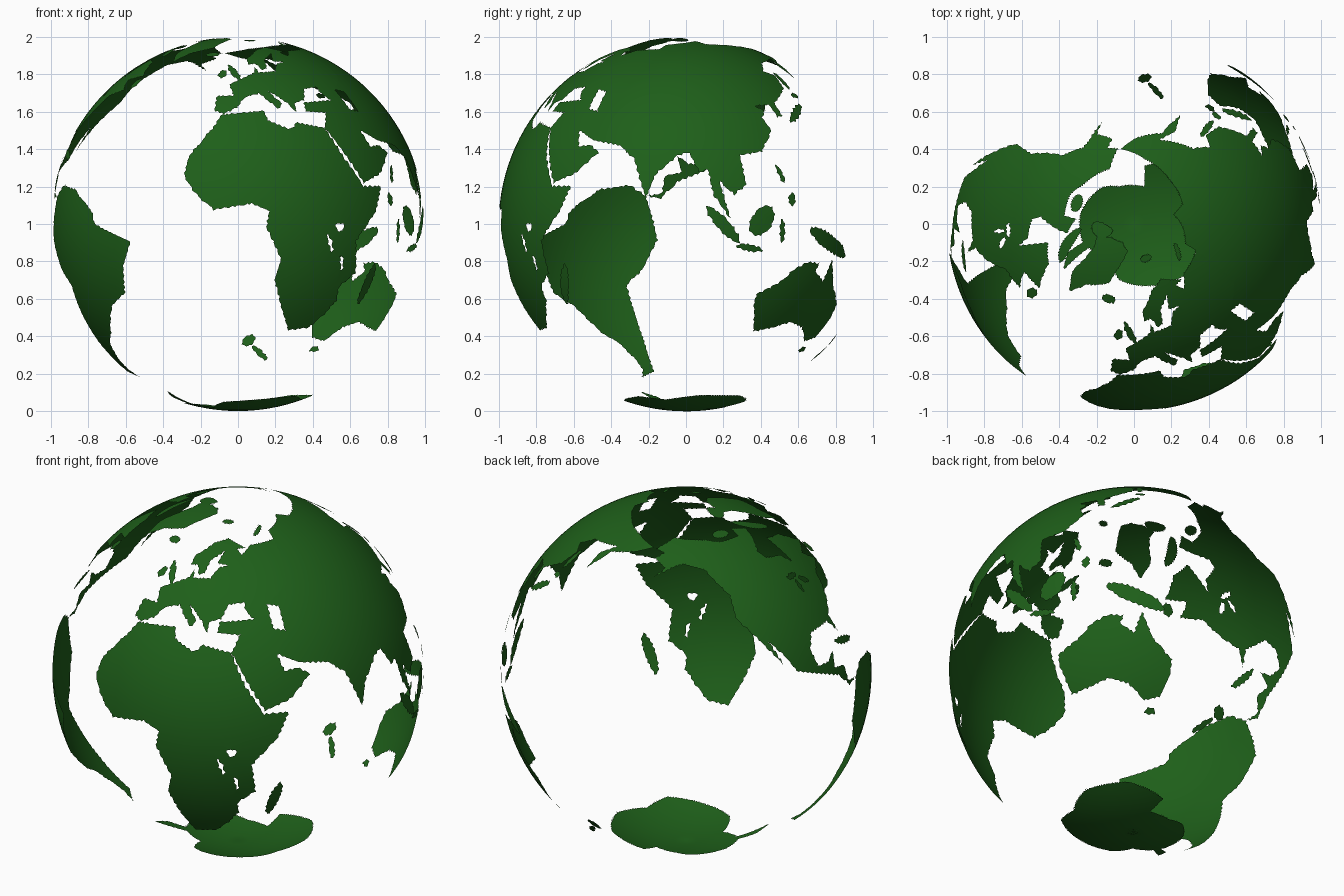
import bpy, bmesh, math
from mathutils import Vector
from mathutils.geometry import delaunay_2d_cdt

STEP = 3
green = bpy.data.materials.new("land_green")
green.diffuse_color = (0.013, 0.115, 0.01, 1)


def pairs(flat):
    return list(zip(flat[::2], flat[1::2]))


def edges_of(ring):
    return zip(ring, ring[1:] + ring[:1])


def inside(p, ring):
    hit = False
    for (x1, y1), (x2, y2) in edges_of(ring):
        if (y1 > p[1]) != (y2 > p[1]) and p[0] < (x2 - x1) * (p[1] - y1) / (y2 - y1) + x1:
            hit = not hit
    return hit


def coast(ring):
    """Subdivide an outline and ripple it, so that coasts look ragged and shared borders still meet."""
    out = []
    for (x1, y1), (x2, y2) in edges_of(ring):
        n = math.ceil(math.hypot(x2 - x1, y2 - y1))
        for k in range(n):
            x, y = x1 + (x2 - x1) * k / n, y1 + (y2 - y1) * k / n
            if abs(x) < 180 and y > -85:
                x, y = x + 0.3 * math.sin(3 * y + x), y + 0.3 * math.sin(3 * x - y)
            out.append((x, y))
    return out


def ellipse(lon, lat, size, angle, ratio):
    """Island or lake: centre, half length, direction and width ratio."""
    a, ring = math.radians(angle), []
    for k in range(16):
        t = math.tau * k / 16
        u, v = size * math.cos(t), size * ratio * math.sin(t)
        ring.append((lon + (u * math.cos(a) - v * math.sin(a)) / math.cos(math.radians(lat)),
                     lat + u * math.sin(a) + v * math.cos(a)))
    return ring


def on_globe(lon, lat):
    a, b = math.radians(lon), math.radians(lat)
    return (math.cos(b) * math.sin(a), -math.cos(b) * math.cos(a), 1 + math.sin(b))


def land(name, ring, lakes=()):
    """One curved sheet of land inside a longitude / latitude outline."""
    loops = [coast(r) for r in (ring, *lakes)]
    shore, holes = loops[0], loops[1:]
    pts, edges = [], []
    for loop in loops:
        s = len(pts)
        edges += [(s + i, s + (i + 1) % len(loop)) for i in range(len(loop))]
        pts += loop
    xs, ys = zip(*shore)
    for i in range(int(min(xs) // STEP), int(max(xs) // STEP) + 1):
        for j in range(int(min(ys) // STEP), int(max(ys) // STEP) + 1):
            if inside((i * STEP + 0.4, j * STEP + 0.4), shore):
                pts.append((i * STEP + 0.4, j * STEP + 0.4))
    verts, _, tris = delaunay_2d_cdt([Vector(p) for p in pts], edges, [], 0, 1e-5)[:3]
    faces = []
    for t in tris:
        c = sum((verts[i] for i in t), Vector((0, 0))) / len(t)
        if inside(c, shore) and not any(inside(c, h) for h in holes):
            faces.append(list(t))
    me = bpy.data.meshes.new(name)
    me.from_pydata([on_globe(*v) for v in verts], [], faces)
    bm = bmesh.new()
    bm.from_mesh(me)
    bmesh.ops.remove_doubles(bm, verts=bm.verts, dist=1e-5)
    bmesh.ops.delete(bm, geom=[v for v in bm.verts if not v.link_faces], context='VERTS')
    for f in bm.faces:
        f.smooth = True
    bm.to_mesh(me)
    bm.free()
    me.materials.append(green)
    bpy.context.collection.objects.link(bpy.data.objects.new(name, me))


# Africa with its three large lakes
land("africa", pairs([-6, 35.8, 10, 37.3, 11, 33.8, 19, 30.4, 22, 32.8, 32.5, 31, 37.2, 21, 43.2, 11.7, 51.2, 11.7,
    48, 4.5, 39.3, -5, 40.6, -15, 34.8, -19.8, 35.3, -24, 32.5, -28, 27, -33.6, 19, -34.6, 15, -26.5, 11.8, -17.5,
    13.6, -11, 8.8, -1, 9.6, 4, 4.5, 6.3, -7.5, 4.4, -13, 9, -17.3, 14.7, -16.5, 21, -9.8, 30]),
    [ellipse(33, -1, 1.4, 0, .9), ellipse(29.8, -6, 2.8, -70, .2), ellipse(34.5, -11.8, 2.4, -80, .2)])

# Europe up to the eastern mountains
land("europe", pairs([-9, 43.2, -1.8, 43.4, -4, 48.3, 1.6, 50.9, 8.5, 54, 9.5, 57.3, 11, 54.1, 20, 54.8, 23.5, 59,
    29, 60, 22, 60.5, 25, 65.3, 17.3, 61.5, 16, 56.3, 13, 55.5, 10.5, 59, 6, 58.5, 5.5, 62, 15, 68.5, 26, 71, 41, 67,
    34, 66.6, 38, 64.2, 45, 68, 67, 69, 60, 52, 48, 46, 48.5, 42, 38, 44.5, 38, 47, 31, 46.3, 28, 41.5, 23.3, 40.3,
    23, 36.6, 19.5, 41, 13, 45.4, 18, 40, 15.8, 38.1, 9, 44.3, 3.1, 42.8, -.5, 38.5, -5.5, 36, -9, 37.2]))

# Asia
land("asia", pairs([67, 69, 69, 73, 87, 75, 104, 77.6, 112, 73.8, 140, 72.5, 170, 69.5, 190, 66, 178, 62.5, 163, 59.5,
    157, 51, 156, 57.5, 163, 62, 142, 59.2, 135.5, 54.7, 141, 52.5, 139, 46.5, 128, 40, 129, 35.3, 126.5, 34.7,
    125, 39.5, 118, 39, 122, 37, 119.5, 34.8, 121.8, 30, 116, 22.8, 108, 21.5, 109.2, 12, 105, 9, 100.5, 13.3,
    103.8, 1.5, 98.5, 9, 97, 17, 94.3, 16, 91, 22.5, 87, 21.3, 80, 15, 77.5, 8.1, 72.8, 20.5, 67, 24.8, 57, 26.5,
    49, 30, 51, 24.5, 56.3, 25, 59.6, 22.4, 52, 15.6, 43.5, 12.7, 34.5, 28, 32.5, 31, 35.9, 36.5, 27, 37, 27.5, 40.5,
    41.5, 41.5, 38, 44.5, 48.5, 42, 49, 38, 53.5, 37, 53, 45, 48, 46, 60, 52]))

# the Americas, with great lakes in the north
land("north_america", pairs([-168, 65.7, -156.5, 71.3, -128, 70, -115, 68, -97, 68, -95, 71.8, -82, 69, -87, 65,
    -94.5, 60, -92.5, 57, -82.3, 55, -79.5, 51.3, -78, 62, -65, 59.8, -56, 52.3, -66.5, 50.2, -61, 45.6, -70.5, 43.3,
    -76, 36, -81.3, 31, -80.3, 25.3, -84, 30, -94, 29.5, -97.5, 25, -96, 19, -91, 18.7, -87, 21.5, -88.5, 16,
    -83.3, 15, -82.5, 9.3, -77.5, 8.7, -82, 7.8, -87.5, 13, -94.5, 16, -105.5, 20.2, -108.5, 25.3, -113.5, 31.3,
    -110, 23.2, -117.2, 32.6, -124.3, 40.5, -124.3, 48.2, -134, 58, -146, 60.6, -152, 59.5, -163, 55, -157.5, 58.7,
    -166, 62, -161, 64.5]),
    [ellipse(-87.5, 47.7, 2.2, 0, .35), ellipse(-87, 43.8, 2, 85, .3), ellipse(-82, 44.8, 1.9, -45, .45)])
land("south_america", pairs([-77.5, 8.7, -72, 12, -62, 10.6, -51.5, 4, -50, 0, -35.3, -5.3, -39, -13, -40.5, -21.5,
    -48.5, -26, -57, -36, -62, -39, -67, -46, -68.5, -51, -66, -55, -74, -52, -73.3, -38, -70.4, -19, -76.2, -14,
    -81.2, -5, -80, 1]))
land("greenland", pairs([-72, 78, -60, 82, -32, 83.5, -13, 81.5, -20, 75, -23, 70, -38, 65.7, -44, 60.2, -53, 66,
    -55, 71.5, -60, 75.8]))

# the southern continents
land("australia", pairs([142.5, -10.8, 146, -19, 153, -25.5, 153, -30, 150, -37.4, 144, -38.7, 138, -33.5, 131, -31.5,
    124, -33.5, 116, -35, 113.6, -25, 114, -22, 122, -18, 126.5, -14, 132, -11.6, 136.8, -12.2, 135.6, -15, 140, -17.6]))
land("antarctica", pairs([-180, -78, -158, -77.5, -140, -75, -100, -73, -70, -73, -67, -67.5, -57, -63.3, -62, -74,
    -38, -78, -15, -72, 15, -70, 50, -66.8, 72, -69.5, 100, -66, 135, -66.2, 170, -71.5, 165, -78, 180, -78,
    180, -90, -180, -90]))

# long islands: centre, half length, direction
for i, isle in enumerate(((101.5, -.2, 7.6, -47), (110, -7.3, 4.3, -9), (170.5, -43.8, 4, 50), (137, 36.4, 5.5, 38),
        (142.7, 50, 4, 90), (-79.3, 21.8, 5, -15), (58, 74, 3, 50), (140.5, -5.7, 10, -25), (121, -2, 3.6, 90),
        (-74, 68.5, 6.5, -50), (46.8, -18.8, 6.8, 75), (-2.2, 54.3, 4.4, 115), (121.5, 15.5, 3.2, 110))):
    land(f"long_island_{i}", ellipse(*isle, .25))

# broad islands
for i, isle in enumerate(((114, 1, 5.3, 50), (-8, 53.3, 2, 80), (-18.7, 65, 2.2, 0), (-110, 71, 2.8, 0),
        (-79, 80, 3.5, 60), (124.8, 7.6, 2, 90), (146.7, -42, 1.7, 0), (175.8, -38.5, 2.6, -55),
        (-56, 48.8, 2.3, 90), (19, 78.8, 1.8, 0), (142.8, 43.3, 1.6, 0))):
    land(f"broad_island_{i}", ellipse(*isle, .65))
